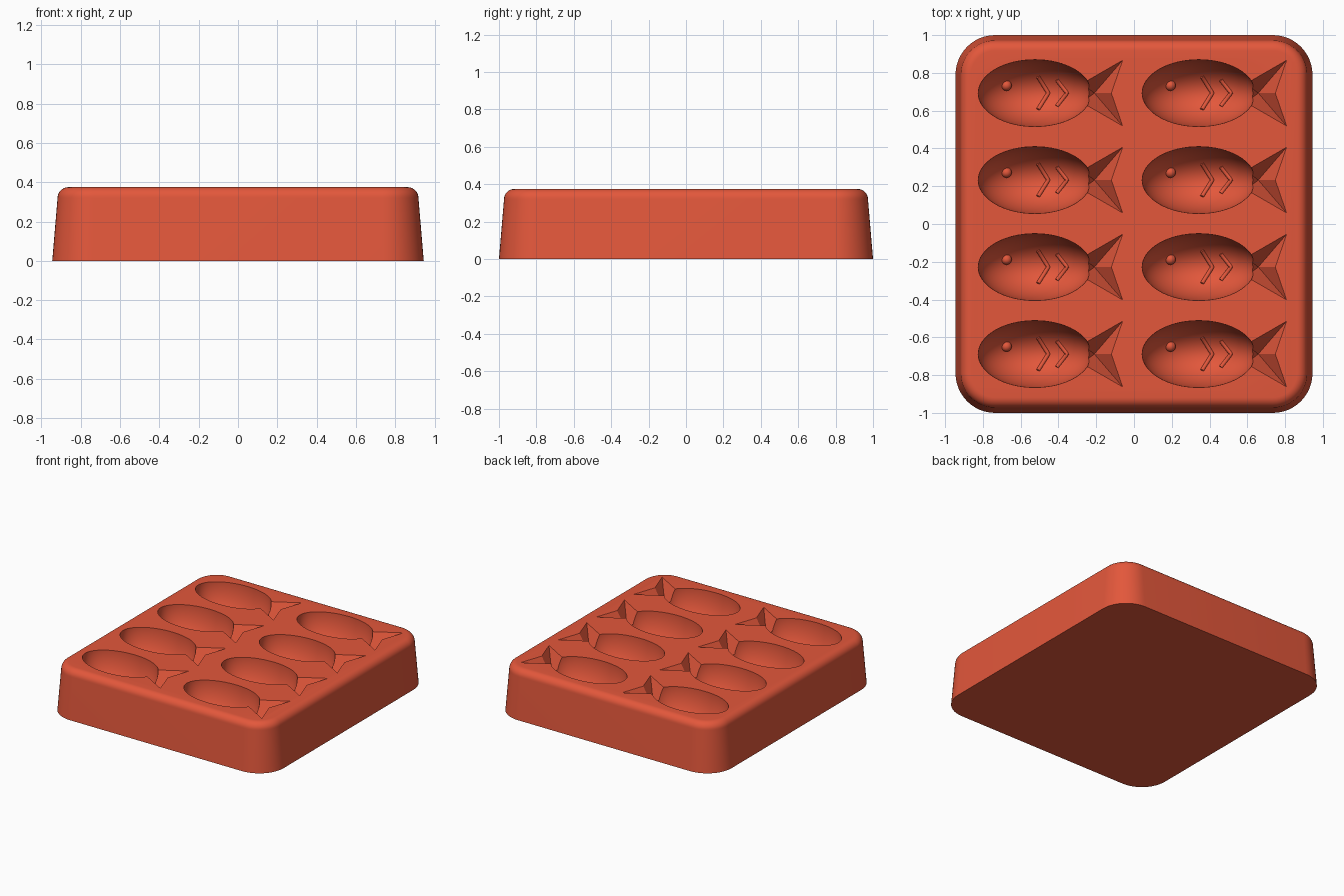
import bpy, bmesh, math
from mathutils import Matrix

TOP = 0.375                      # height of the upper face
A, B, D = 0.30, 0.177, 0.28      # fish cavity half length, half width, depth
CENTRES = [(x, 0.693 - 0.4605 * row) for x in (-0.525, 0.343) for row in range(4)]

cube = bpy.data.objects.get("Cube")
if cube:
    bpy.data.objects.remove(cube, do_unlink=True)

red = bpy.data.materials.new("brick_red")
red.use_nodes = True
red.diffuse_color = (0.77, 0.096, 0.044, 1)
red.node_tree.nodes["Principled BSDF"].inputs["Base Color"].default_value = red.diffuse_color


def make_object(name, bm):
    bmesh.ops.recalc_face_normals(bm, faces=bm.faces)
    mesh = bpy.data.meshes.new(name)
    bm.to_mesh(mesh)
    bm.free()
    mesh.materials.append(red)
    obj = bpy.data.objects.new(name, mesh)
    bpy.context.collection.objects.link(obj)
    return obj


def activate(obj):
    bpy.ops.object.select_all(action='DESELECT')
    obj.select_set(True)
    bpy.context.view_layer.objects.active = obj


def smooth(obj, degrees=30):
    activate(obj)
    bpy.ops.object.shade_smooth_by_angle(angle=math.radians(degrees))


def cut(target, cutter):
    activate(target)
    mod = target.modifiers.new("cut", 'BOOLEAN')
    mod.operation, mod.solver, mod.object = 'DIFFERENCE', 'EXACT', cutter
    bpy.ops.object.modifier_apply(modifier=mod.name)
    bpy.data.objects.remove(cutter, do_unlink=True)


def floor_z(dx, dy):
    return TOP - D * math.sqrt(max(0, 1 - (dx / A) ** 2 - (dy / B) ** 2))


def rounded_ring(bm, inset, z, radius=0.21, steps=12):
    """Rounded rectangle of vertices, shrunk by the inset."""
    ring = []
    for q, (sx, sy) in enumerate([(1, 1), (-1, 1), (-1, -1), (1, -1)]):
        for i in range(steps + 1):
            a = (q + i / steps) * math.pi / 2
            r = radius - inset
            ring.append(bm.verts.new((sx * (0.945 - radius) + r * math.cos(a),
                                      sy * (1.0 - radius) + r * math.sin(a), z)))
    return ring


# Tray block: tapered sides and a rounded upper rim
bm = bmesh.new()
fillet = 0.055
profile = [(0, 0)]
for i in range(9):
    a = i / 8 * math.pi / 2
    profile.append((0.027 + fillet * (1 - math.cos(a)), TOP - fillet * (1 - math.sin(a))))
rings = [rounded_ring(bm, inset, z) for inset, z in profile]
for low, high in zip(rings, rings[1:]):
    for i in range(len(low)):
        j = (i + 1) % len(low)
        bm.faces.new((low[i], low[j], high[j], high[i]))
bm.faces.new(rings[0])
bm.faces.new(rings[-1])
tray = make_object("mould_tray", bm)

# Fish body hollows
bm = bmesh.new()
for x, y in CENTRES:
    bmesh.ops.create_uvsphere(bm, u_segments=64, v_segments=33, radius=1,
                              matrix=Matrix.Translation((x, y, TOP)) @ Matrix.Diagonal((A, B, D, 1)))
cut(tray, make_object("body_cutter", bm))

# Tail hollows: forked outline narrowing to a deep point
bm = bmesh.new()
outline = [(0.25, 0.05), (0.465, 0.174), (0.405, 0), (0.465, -0.174), (0.25, -0.05)]
for x, y in CENTRES:
    rim = [bm.verts.new((x + dx, y + dy, TOP)) for dx, dy in outline]
    lid = [bm.verts.new((x + dx, y + dy, TOP + 0.1)) for dx, dy in outline]
    apex = bm.verts.new((x + 0.315, y, TOP - 0.15))
    for i in range(5):
        j = (i + 1) % 5
        bm.faces.new((rim[i], rim[j], lid[j], lid[i]))
        bm.faces.new((rim[j], rim[i], apex))
    bm.faces.new(lid)
cut(tray, make_object("tail_cutter", bm))
smooth(tray)

# Raised eyes on the hollow floors
bm = bmesh.new()
for x, y in CENTRES:
    bmesh.ops.create_uvsphere(bm, u_segments=20, v_segments=12, radius=0.028,
                              matrix=Matrix.Translation((x - 0.15, y + 0.04, floor_z(-0.15, 0.04))))
smooth(make_object("fish_eyes", bm), 60)

# Raised chevron ribs that follow the hollow floors
curve = bpy.data.curves.new("fish_ribs", 'CURVE')
curve.dimensions = '3D'
curve.bevel_depth = 0.011
curve.bevel_resolution = 2
curve.use_fill_caps = True
for x, y in CENTRES:
    for tip, half in ((0.072, 0.088), (0.172, 0.07)):
        spline = curve.splines.new('POLY')
        spline.points.add(16)
        for i, p in enumerate(spline.points):
            t = i / 8 - 1
            dx, dy = tip - 0.055 * abs(t), half * t
            p.co = (x + dx, y + dy, floor_z(dx, dy), 1)
ribs = bpy.data.objects.new("fish_ribs", curve)
bpy.context.collection.objects.link(ribs)
curve.materials.append(red)
activate(ribs)
bpy.ops.object.convert(target='MESH')
smooth(bpy.context.view_layer.objects.active, 50)
